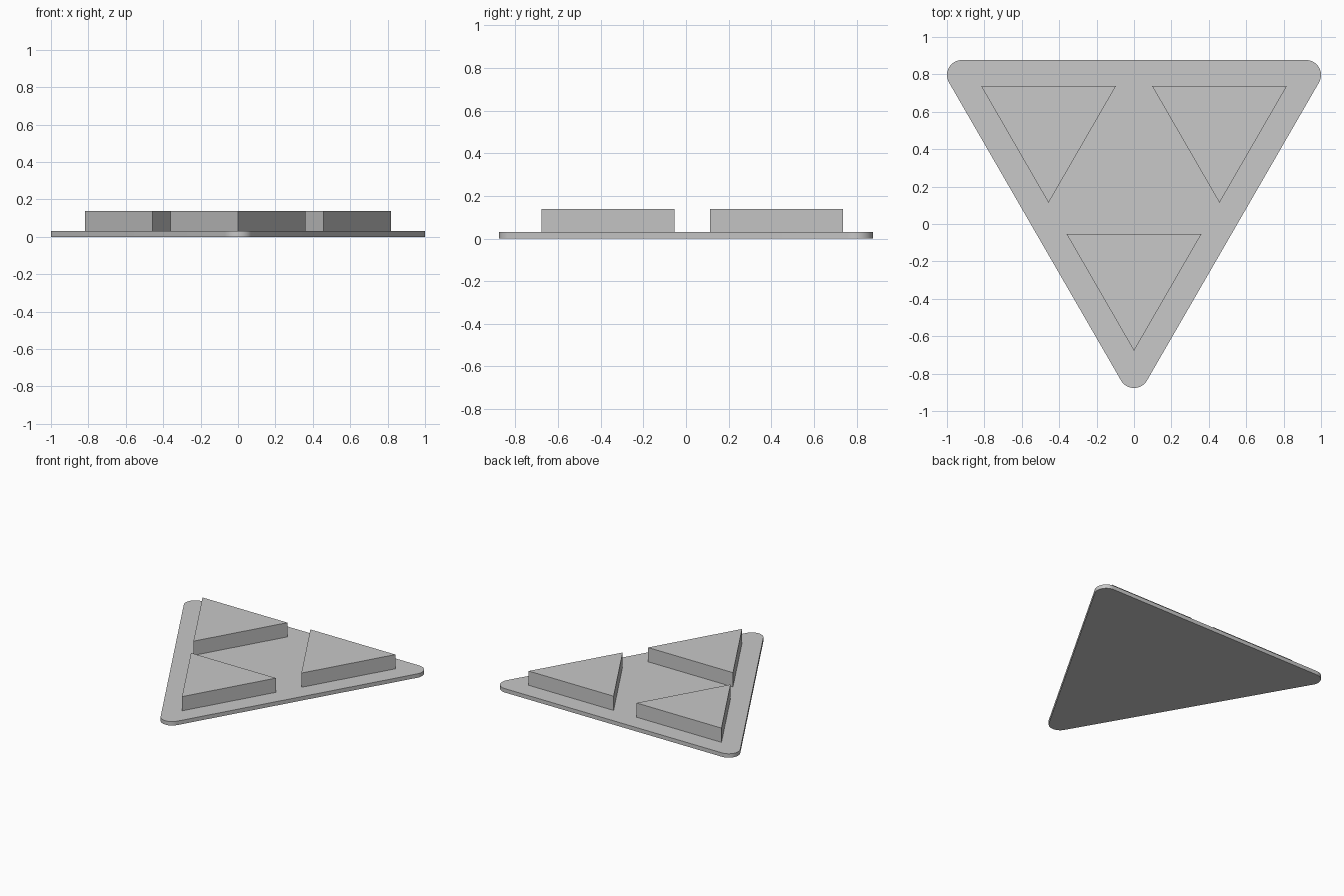
import bpy
import bmesh
from math import sin, cos, radians, sqrt

cube = bpy.data.objects.get("Cube")
if cube:
    bpy.data.objects.remove(cube, do_unlink=True)

# Single plain grey material
grey = bpy.data.materials.new("plain_grey")
grey.use_nodes = True
color = (0.58, 0.58, 0.58, 1.0)
grey.diffuse_color = color
grey.node_tree.nodes["Principled BSDF"].inputs["Base Color"].default_value = color

PLATE_TOP = 0.03
BLOCK_TOP = 0.139
CORNER = 0.08
# Directions of the triangle corners: front, back left, back right
CORNER_ANGLES = (-90, 30, 150)


def triangle(cx, cy, side):
    """Corners of an equilateral triangle pointing to the front."""
    r = side / sqrt(3)
    return [(cx + r * cos(radians(a)), cy + r * sin(radians(a))) for a in CORNER_ANGLES]


def prism(name, outline, z0, z1):
    """Extrude a flat outline upwards into a solid."""
    bm = bmesh.new()
    base = bm.faces.new([bm.verts.new((x, y, z0)) for x, y in outline])
    top = bmesh.ops.extrude_face_region(bm, geom=[base], use_keep_orig=True)
    verts = [v for v in top["geom"] if isinstance(v, bmesh.types.BMVert)]
    bmesh.ops.translate(bm, verts=verts, vec=(0, 0, z1 - z0))
    bmesh.ops.recalc_face_normals(bm, faces=bm.faces)
    mesh = bpy.data.meshes.new(name)
    bm.to_mesh(mesh)
    bm.free()
    mesh.materials.append(grey)
    obj = bpy.data.objects.new(name, mesh)
    bpy.context.collection.objects.link(obj)
    return obj


# Base plate: triangle with rounded corners
side = 2 * (1 - CORNER)
centre_y = side / sqrt(3) - side * sqrt(3) / 4
steps = 16
outline = []
for (x, y), angle in zip(triangle(0, centre_y, side), CORNER_ANGLES):
    for i in range(steps + 1):
        a = radians(angle - 60 + 120 * i / steps)
        outline.append((x + CORNER * cos(a), y + CORNER * sin(a)))
plate = prism("base_plate", outline, 0, PLATE_TOP)
bpy.ops.object.select_all(action="DESELECT")
plate.select_set(True)
bpy.context.view_layer.objects.active = plate
bpy.ops.object.shade_smooth_by_angle(angle=radians(30))

# Three raised triangular blocks, one towards each corner of the plate
names = ("front_block", "back_left_block", "back_right_block")
for name, (x, y) in zip(names, triangle(0, centre_y, 0.914)):
    prism(name, triangle(x, y, 0.72), PLATE_TOP, BLOCK_TOP)
